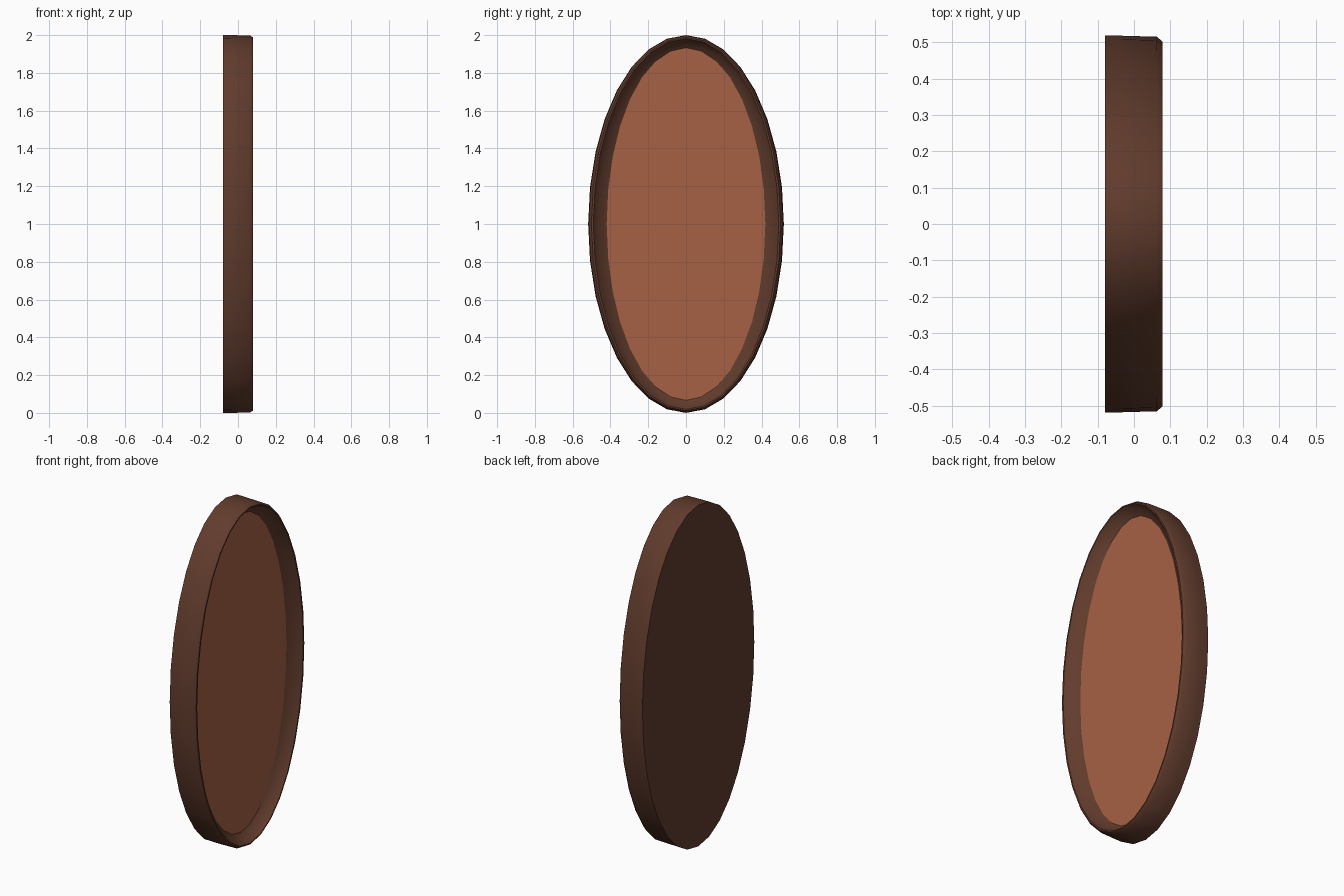
import bpy, bmesh
from math import sin, cos, pi, radians

if "Cube" in bpy.data.objects:
    bpy.data.objects.remove(bpy.data.objects["Cube"])

SIDES = 32
HALF_Y, HALF_Z = 0.518, 1.0


def ring(bm, x, inset):
    """Oval loop at depth x; the border is narrower at top and bottom."""
    ry, rz = HALF_Y - inset, HALF_Z - 0.68 * inset
    return [bm.verts.new((x, ry * sin(2 * pi * i / SIDES), 1 + rz * cos(2 * pi * i / SIDES)))
            for i in range(SIDES)]


def finish(name, bm, color):
    bmesh.ops.recalc_face_normals(bm, faces=bm.faces)
    mesh = bpy.data.meshes.new(name)
    bm.to_mesh(mesh)
    bm.free()
    obj = bpy.data.objects.new(name, mesh)
    bpy.context.collection.objects.link(obj)
    mat = bpy.data.materials.new(name + "_color")
    mat.diffuse_color = (*color, 1)
    mat.use_nodes = True
    mat.node_tree.nodes["Principled BSDF"].inputs["Base Color"].default_value = mat.diffuse_color
    mesh.materials.append(mat)
    bpy.ops.object.select_all(action='DESELECT')
    obj.select_set(True)
    bpy.context.view_layer.objects.active = obj
    bpy.ops.object.shade_smooth_by_angle(angle=radians(40))
    return obj


# Frame: closed back, outer wall, chamfer, lip and hollow inner slope
profile = [(-0.08, 0.0), (-0.04, 0.0), (0.063, 0.003), (0.079, 0.017),
           (0.079, 0.027), (0.042, 0.055), (0.02, 0.098)]
bm = bmesh.new()
rings = [ring(bm, x, inset) for x, inset in profile]
for a, b in zip(rings, rings[1:]):
    for i in range(SIDES):
        j = (i + 1) % SIDES
        bm.faces.new((a[i], a[j], b[j], b[i]))
bm.faces.new(rings[0])
finish("mirror_frame", bm, (0.12, 0.045, 0.026))

# Mirror panel: flat oval set into the frame
bm = bmesh.new()
panel = bm.faces.new(ring(bm, 0.02, 0.098))
bm.normal_update()
if panel.normal.x < 0:
    panel.normal_flip()
mesh_obj = finish("mirror_panel", bm, (0.38, 0.12, 0.058))
if mesh_obj.data.polygons[0].normal.x < 0:
    mesh_obj.data.flip_normals()
